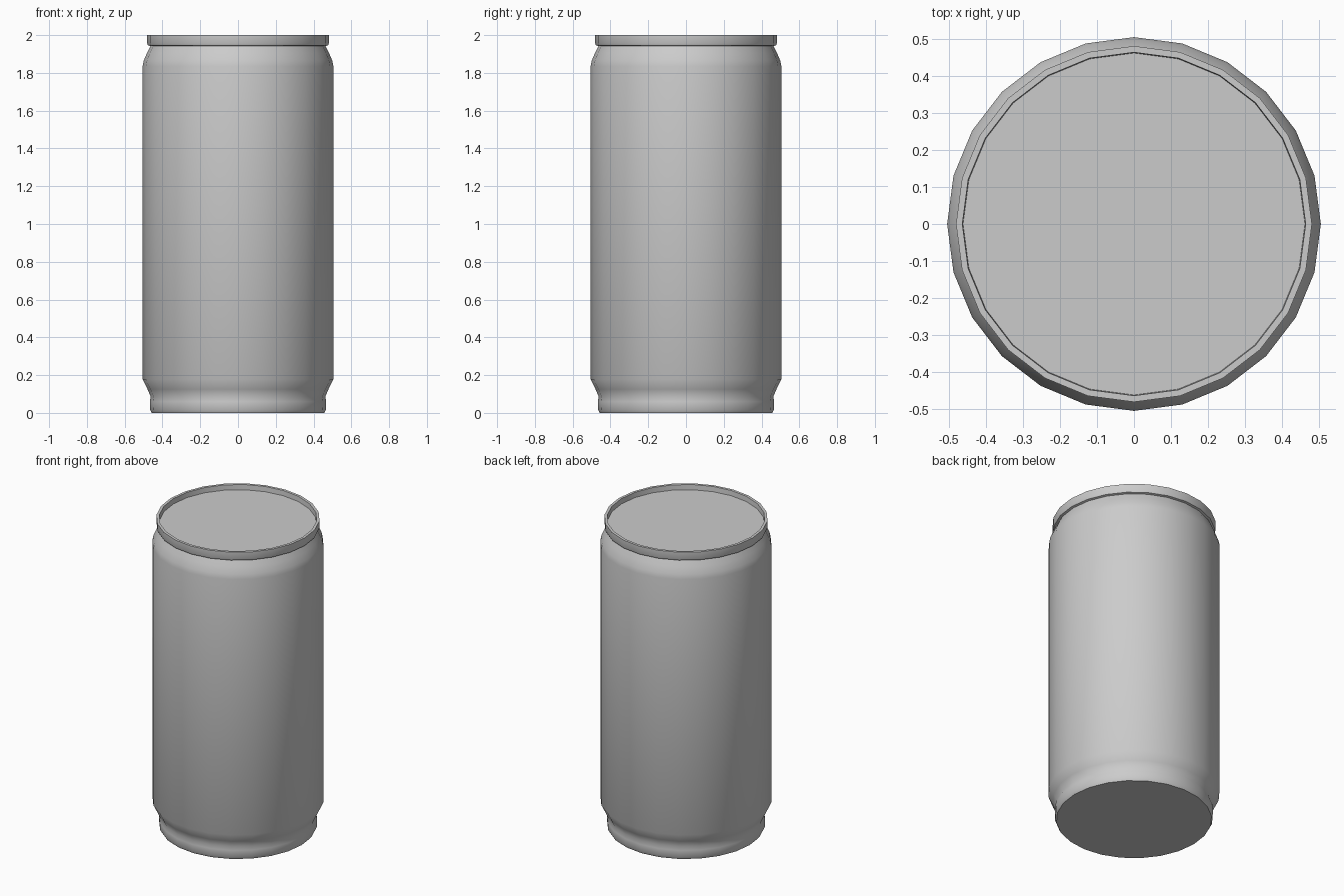
import bpy, bmesh
from math import cos, sin, radians, tau

if "Cube" in bpy.data.objects:
    bpy.data.objects.remove(bpy.data.objects["Cube"])

SIDES = 24


def lathe(name, profile):
    """Revolve (radius, z) points about z, closing both ends with flat discs."""
    bm = bmesh.new()
    rings = [[bm.verts.new((r * cos(tau * i / SIDES), r * sin(tau * i / SIDES), z))
              for i in range(SIDES)] for r, z in profile]
    for low, high in zip(rings, rings[1:]):
        for i in range(SIDES):
            j = (i + 1) % SIDES
            bm.faces.new((low[i], low[j], high[j], high[i]))
    bm.faces.new(rings[0][::-1])
    bm.faces.new(rings[-1])
    mesh = bpy.data.meshes.new(name)
    bm.to_mesh(mesh)
    bm.free()
    obj = bpy.data.objects.new(name, mesh)
    bpy.context.collection.objects.link(obj)
    bpy.ops.object.select_all(action='DESELECT')
    obj.select_set(True)
    bpy.context.view_layer.objects.active = obj
    bpy.ops.object.shade_smooth_by_angle(angle=radians(40))
    return obj


lathe("can", [
    # Flat base and bulged foot
    (0.457, 0.0), (0.465, 0.015), (0.467, 0.06), (0.462, 0.085),
    # Flare up to the straight wall
    (0.479, 0.125), (0.505, 0.178), (0.505, 1.835),
    # Shoulder and neck
    (0.499, 1.865), (0.482, 1.905), (0.464, 1.942),
    # Seamed rim
    (0.477, 1.946), (0.481, 1.956), (0.481, 2.0), (0.464, 2.0),
    # Recessed lid
    (0.462, 1.967),
])
